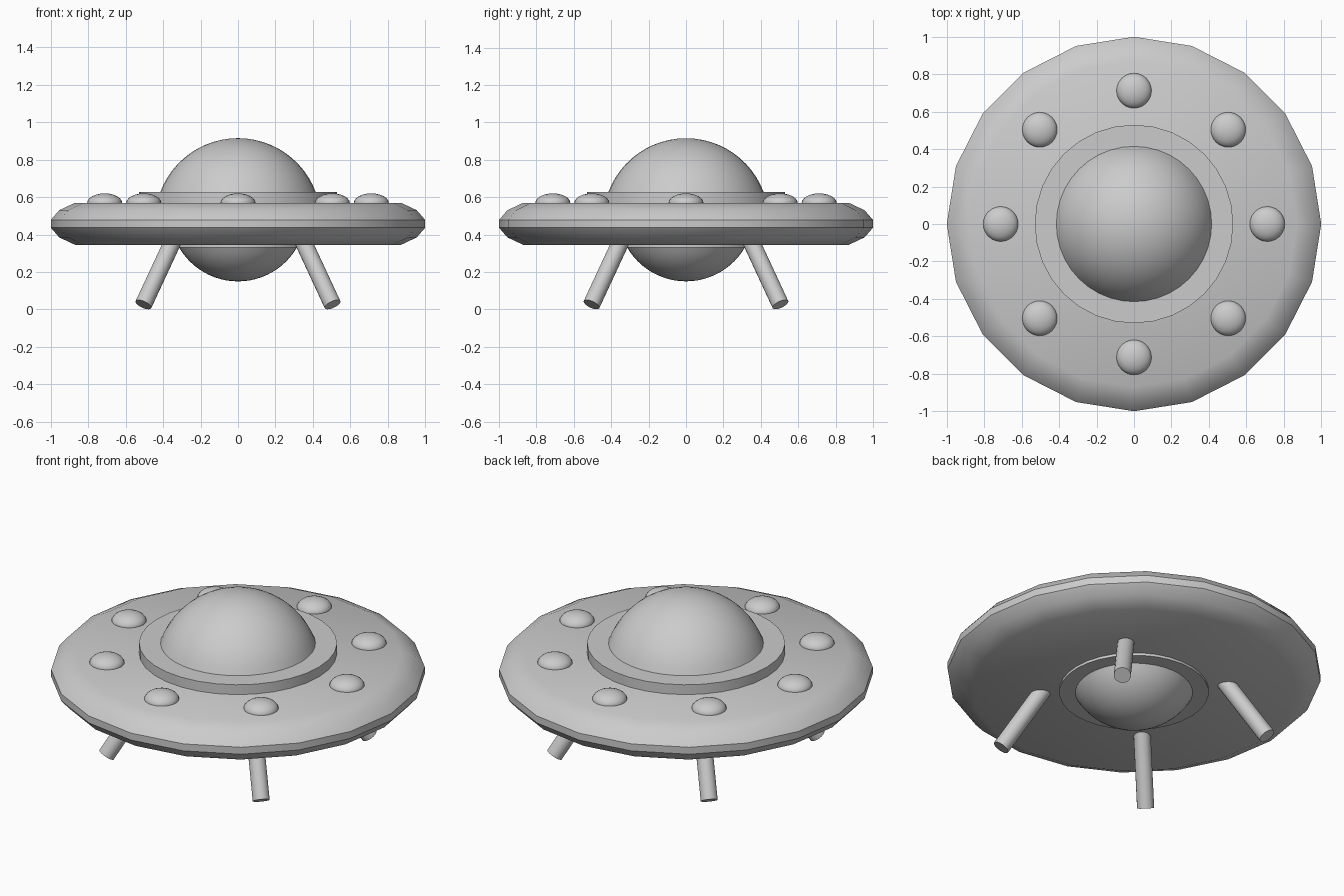
import bpy, bmesh
from math import sin, cos, pi, sqrt, asin, radians
from mathutils import Vector

if "Cube" in bpy.data.objects:
    bpy.data.objects.remove(bpy.data.objects["Cube"])


def finish(name, bm, angle=30):
    bmesh.ops.recalc_face_normals(bm, faces=bm.faces)
    mesh = bpy.data.meshes.new(name)
    bm.to_mesh(mesh)
    bm.free()
    ob = bpy.data.objects.new(name, mesh)
    bpy.context.collection.objects.link(ob)
    bpy.ops.object.select_all(action='DESELECT')
    ob.select_set(True)
    bpy.context.view_layer.objects.active = ob
    bpy.ops.object.shade_smooth_by_angle(angle=radians(angle))
    return ob


def lathe(name, profile, sides, angle=30):
    """Revolve (radius, z) points round z; open ends are capped, r = 0 is a pole."""
    bm = bmesh.new()
    rings = []
    for r, z in profile:
        n = 1 if r < 1e-5 else sides
        rings.append([bm.verts.new((r * cos(2 * pi * i / sides), r * sin(2 * pi * i / sides), z))
                      for i in range(n)])
    for a, b in zip(rings, rings[1:]):
        for i in range(sides):
            j = (i + 1) % sides
            quad = [a[i % len(a)], a[j % len(a)], b[j % len(b)], b[i % len(b)]]
            bm.faces.new(list(dict.fromkeys(quad)))
    for ring in (rings[0], rings[-1]):
        if len(ring) > 1:
            bm.faces.new(ring)
    return finish(name, bm, angle)


def cap(radius, z_base, z_tip, steps=12):
    """Spherical cap profile from base circle to tip."""
    h = abs(z_tip - z_base)
    R = (h * h + radius * radius) / (2 * h)
    s = 1 if z_tip > z_base else -1
    full = asin(radius / R)
    return [(R * sin(full * (1 - i / steps)), z_tip - s * R * (1 - cos(full * (1 - i / steps))))
            for i in range(steps + 1)]


# Saucer disc: 20 sides with a rounded rim
lathe("saucer_disc", [(0.87, 0.345), (0.955, 0.385), (1.0, 0.437), (1.0, 0.478),
                      (0.955, 0.53), (0.87, 0.57)], 20, 40)

# Collars above and below the disc
lathe("upper_collar", [(0.53, 0.56), (0.53, 0.628)], 32)
lathe("lower_collar", [(0.40, 0.355), (0.40, 0.33)], 32)

# Cockpit dome and belly dome
lathe("cockpit_dome", cap(0.416, 0.625, 0.915), 40)
lathe("belly_dome", cap(0.316, 0.333, 0.15), 40)

# Ring of eight flattened lights
for k in range(8):
    bm = bmesh.new()
    bmesh.ops.create_uvsphere(bm, u_segments=24, v_segments=12, radius=1)
    bmesh.ops.scale(bm, vec=(0.094, 0.094, 0.052), verts=bm.verts)
    light = finish(f"rim_light_{k + 1}", bm)
    light.location = (0.712 * cos(k * pi / 4), 0.712 * sin(k * pi / 4), 0.568)

# Four splayed legs on the diagonals
for sx, side in ((-1, "left"), (1, "right")):
    for sy, end in ((-1, "front"), (1, "back")):
        foot = Vector((sx * 0.505, sy * 0.505, 0.026))
        top = Vector((sx * 0.345, sy * 0.345, 0.37))
        leg = lathe(f"{end}_{side}_leg", [(0.046, 0), (0.046, (top - foot).length)], 20)
        leg.rotation_euler = (top - foot).to_track_quat('Z', 'Y').to_euler()
        leg.location = foot
